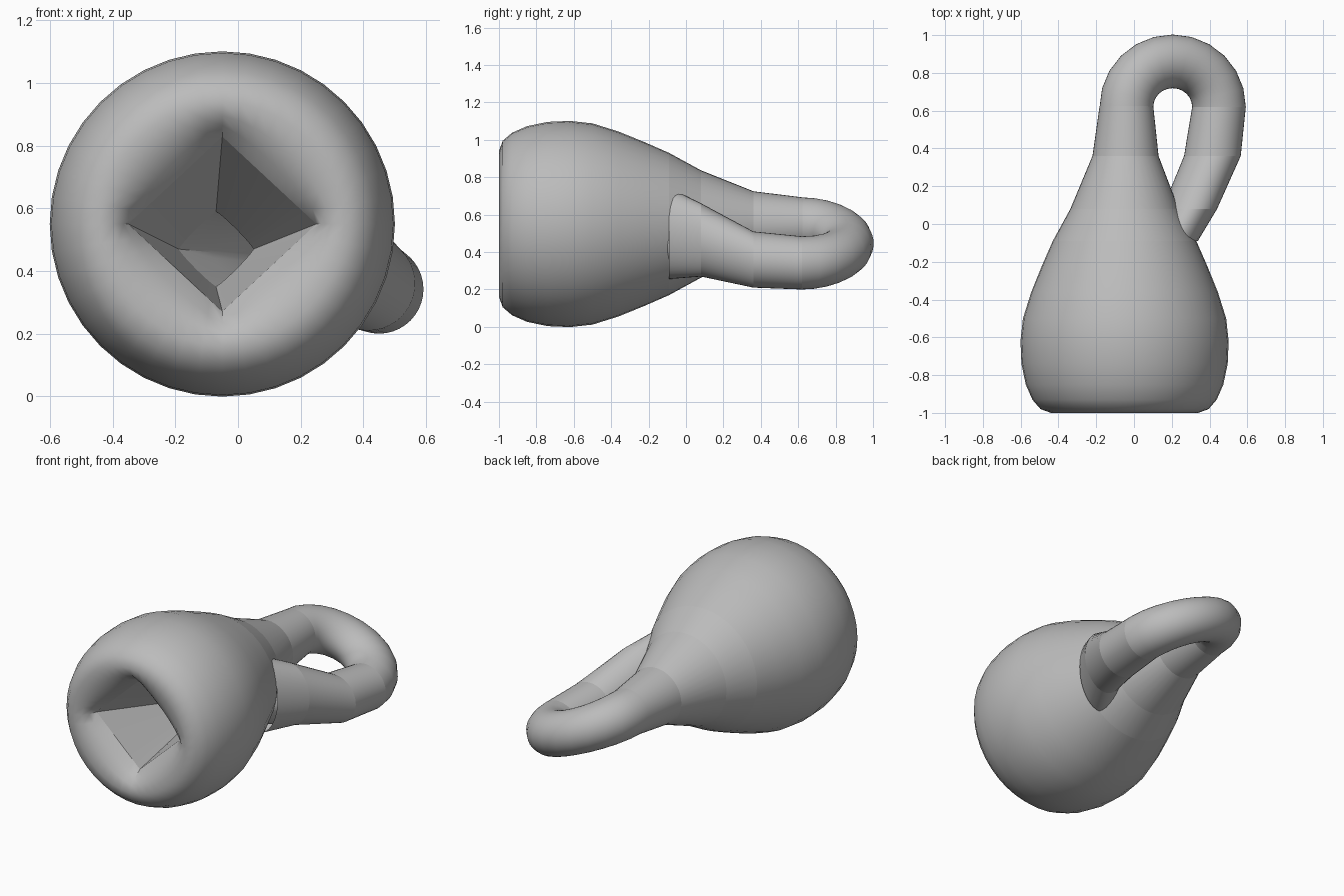
import bpy, bmesh, math
from mathutils import Vector

old = bpy.data.objects.get("Cube")
if old:
    bpy.data.objects.remove(old)

grey = bpy.data.materials.new("plain grey")
grey.use_nodes = True
colour = (0.5, 0.5, 0.5, 1)
grey.diffuse_color = colour
grey.node_tree.nodes["Principled BSDF"].inputs["Base Color"].default_value = colour

SIDES = 40
CX, CZ = -0.05, 0.55


def ring(x, y, z, r, turn=0, power=2.0, tall=1.0):
    """Cross-section; power 2 is round, power 1 is a diamond."""
    side = Vector((math.cos(turn), math.sin(turn), 0))
    up = Vector((0, 0, tall))
    pts = []
    for i in range(SIDES):
        t = 2 * math.pi * i / SIDES
        c, s = math.cos(t), math.sin(t)
        k = r / (abs(c) ** power + abs(s) ** power) ** (1 / power)
        pts.append(Vector((x, y, z)) + side * c * k + up * s * k)
    return pts


def skin(name, rings):
    bm = bmesh.new()
    loops = [[bm.verts.new(p) for p in pts] for pts in rings]
    for a, b in zip(loops, loops[1:]):
        for i in range(SIDES):
            j = (i + 1) % SIDES
            bm.faces.new((a[i], a[j], b[j], b[i]))
    mesh = bpy.data.meshes.new(name)
    bm.to_mesh(mesh)
    bm.free()
    mesh.materials.append(grey)
    obj = bpy.data.objects.new(name, mesh)
    bpy.context.collection.objects.link(obj)
    bpy.ops.object.select_all(action='DESELECT')
    obj.select_set(True)
    bpy.context.view_layer.objects.active = obj
    bpy.ops.object.shade_smooth_by_angle(angle=math.radians(40))


# Shared sections where the parts meet
mouth = ring(CX, -0.9, CZ, 0.30, 0, 1.0, 0.93)
shoulder = ring(CX, -0.09, CZ, 0.38)
collar_top = ring(CX, 0.08, CZ, 0.287)
neck_mid = ring(-0.045, 0.36, CZ, 0.175)
neck_top = ring(-0.04, 0.625, CZ, 0.142)

# Bulb: rolled rim from the diamond mouth, then the outer wall
profile = [(-0.95, 0.315, 1.2), (-0.985, 0.345, 1.5), (-1.0, 0.39, 1.9),
           (-0.98, 0.445, 2), (-0.93, 0.488, 2),
           (-0.85, 0.523, 2), (-0.74, 0.546, 2), (-0.62, 0.551, 2),
           (-0.5, 0.538, 2), (-0.36, 0.494, 2), (-0.22, 0.437, 2)]
skin("bulb", [mouth] + [ring(CX, y, CZ, r, 0, p) for y, r, p in profile] + [shoulder])

# Inner funnel narrowing from the mouth
skin("funnel", [mouth, ring(-0.07, -0.42, 0.47, 0.12, 0, 1.1)])

# Tapering neck
skin("collar", [shoulder, collar_top])
skin("lower_neck", [collar_top, neck_mid])
skin("upper_neck", [neck_mid, neck_top])

# Handle loop, sinking as it turns back
bend = []
STEPS = 12
for i in range(STEPS + 1):
    a = math.pi * i / STEPS
    bend.append(ring(0.205 - 0.245 * math.cos(a), 0.62 + 0.241 * math.sin(a),
                     0.446 + 0.104 * math.cos(a), 0.142, -a))
skin("handle_loop", bend)

# Returning leg, flaring where it joins the collar
leg_mid = ring(0.415, 0.36, 0.36, 0.15, -math.pi)
leg_low = ring(0.295, 0.08, 0.465, 0.145, -math.pi, 2, 1.35)
skin("upper_leg", [bend[-1], leg_mid])
skin("lower_leg", [leg_mid, leg_low])
skin("leg_flare", [leg_low, ring(0.19, -0.09, 0.5, 0.148, -math.pi, 2, 1.65)])

# Tube through the wall to the funnel
skin("inner_tube", [leg_low,
                    ring(0.19, -0.09, 0.45, 0.135, -math.pi, 1.7),
                    ring(0.04, -0.28, 0.46, 0.125, -math.pi, 1.3),
                    ring(-0.07, -0.42, 0.47, 0.12, -math.pi, 1.1)])
